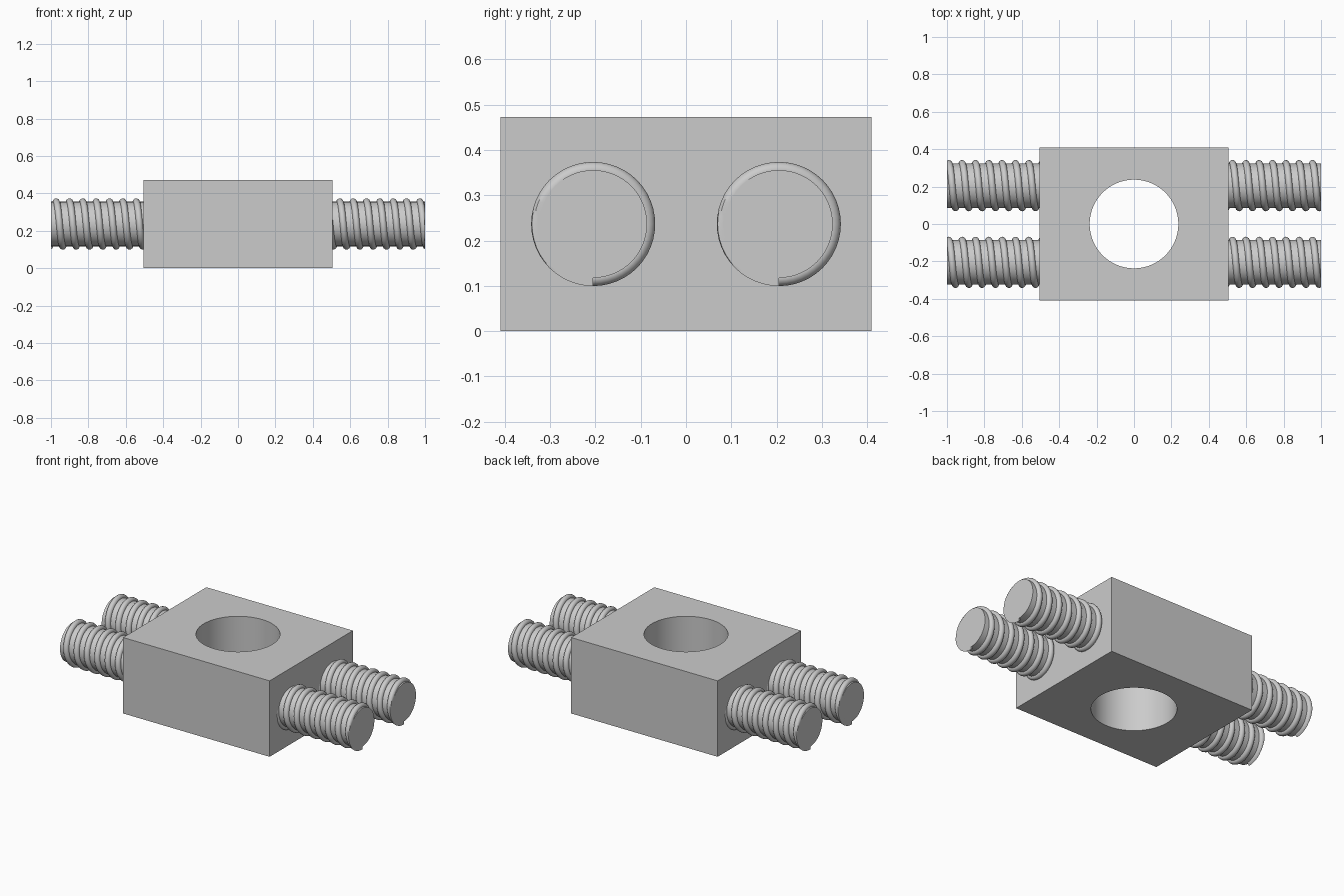
import bpy, bmesh
from math import sin, cos, pi

cube = bpy.data.objects.get("Cube")
if cube:
    bpy.data.objects.remove(cube, do_unlink=True)

HEIGHT = 0.473
ROD_Y, ROD_Z, ROD_R = 0.205, HEIGHT / 2, 0.119
WIRE_R, PITCH, TURNS = 0.018, 0.0713, 8

steel = bpy.data.materials.new("steel_grey")
steel.use_nodes = True
colour = (0.6, 0.6, 0.6, 1)
steel.diffuse_color = colour
steel.node_tree.nodes["Principled BSDF"].inputs["Base Color"].default_value = colour


def finish(obj, name):
    obj.name = name
    obj.data.materials.clear()
    obj.data.materials.append(steel)
    bpy.ops.object.select_all(action='DESELECT')
    obj.select_set(True)
    bpy.context.view_layer.objects.active = obj
    bpy.ops.object.shade_smooth_by_angle(angle=pi / 5)


def thread_mesh():
    """Round wire wound along +x, trimmed flat at the rod tip."""
    bm = bmesh.new()
    per_turn, sides = 48, 14
    count = per_turn * TURNS
    rings = []
    for i in range(count + 1):
        t = 2 * pi * i / per_turn
        x = 1.008 - PITCH * (count - i) / per_turn
        ring = []
        for k in range(sides):
            a = 2 * pi * k / sides
            r = ROD_R + WIRE_R * cos(a)
            ring.append(bm.verts.new((min(1, x + WIRE_R * sin(a)), r * sin(t), -r * cos(t))))
        rings.append(ring)
    for a, b in zip(rings, rings[1:]):
        for k in range(sides):
            n = (k + 1) % sides
            bm.faces.new((a[k], a[n], b[n], b[k]))
    bm.faces.new(rings[0])
    bm.faces.new(rings[-1])
    bmesh.ops.recalc_face_normals(bm, faces=bm.faces)
    mesh = bpy.data.meshes.new("thread")
    bm.to_mesh(mesh)
    bm.free()
    return mesh


# Block with a vertical bore
bpy.ops.mesh.primitive_cube_add(size=1, location=(0, 0, HEIGHT / 2))
block = bpy.context.object
block.scale = (1.01, 0.82, HEIGHT)
bpy.ops.mesh.primitive_cylinder_add(vertices=96, radius=0.237, depth=1, location=(0, 0, HEIGHT / 2))
cutter = bpy.context.object
cutter.hide_render = True
bore = block.modifiers.new("bore", 'BOOLEAN')
bore.operation = 'DIFFERENCE'
bore.solver = 'EXACT'
bore.object = cutter
bpy.context.view_layer.objects.active = block
bpy.ops.object.modifier_apply(modifier=bore.name)
bpy.data.objects.remove(cutter, do_unlink=True)
finish(block, "block")

# Four threaded rods, the right pair turned half round
for side, label in ((1, "left"), (-1, "right")):
    for y, place in ((-ROD_Y, "front"), (ROD_Y, "back")):
        bpy.ops.mesh.primitive_cylinder_add(vertices=64, radius=ROD_R, depth=0.55,
                                            location=(side * 0.725, y, ROD_Z), rotation=(0, pi / 2, 0))
        finish(bpy.context.object, f"{label}_{place}_rod")
        thread = bpy.data.objects.new("thread", thread_mesh())
        bpy.context.collection.objects.link(thread)
        thread.location = (0, y, ROD_Z)
        thread.rotation_euler.z = 0 if side > 0 else pi
        finish(thread, f"{label}_{place}_thread")
